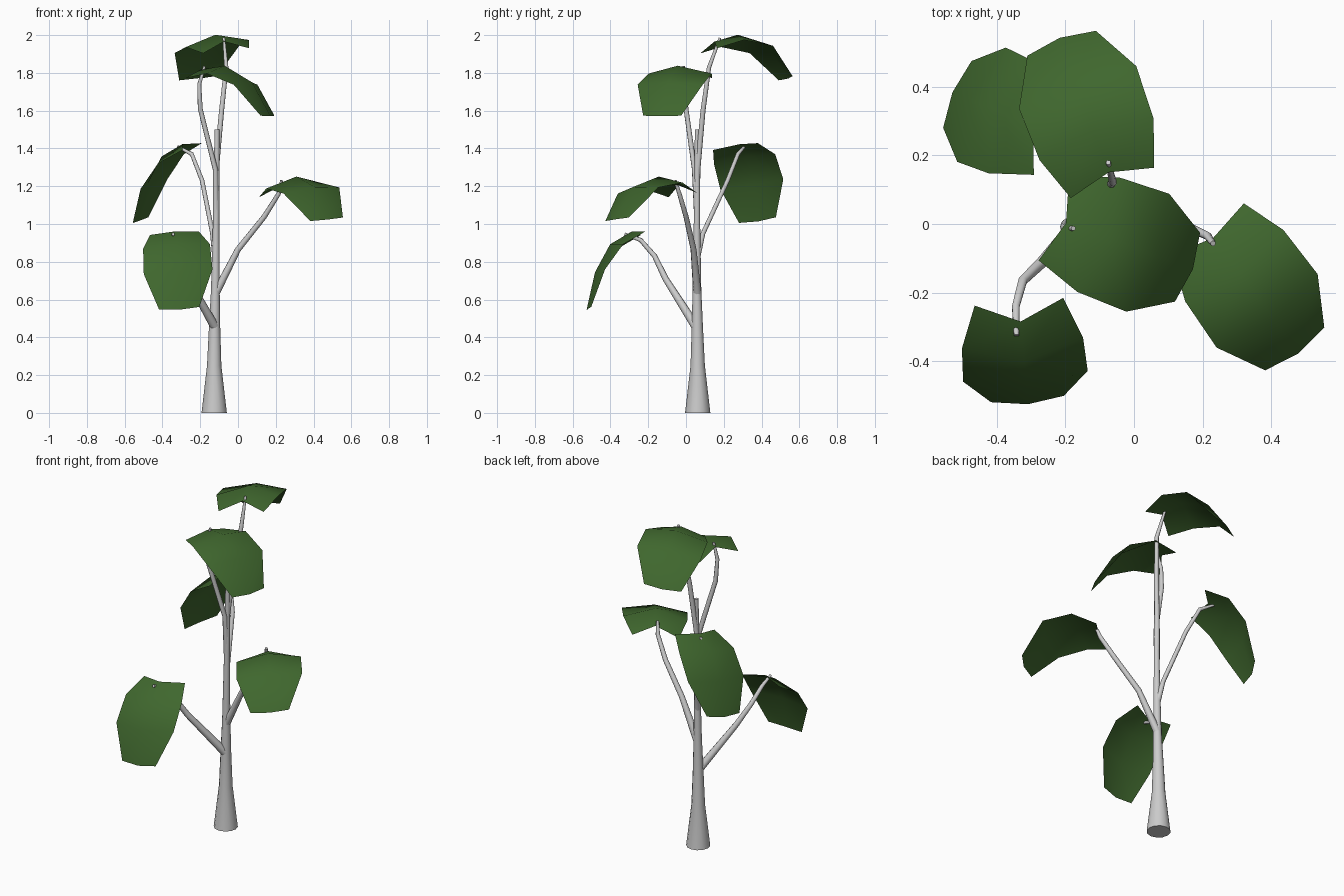
import bpy, bmesh
from math import radians, cos, sin
from mathutils import Vector

if "Cube" in bpy.data.objects:
    bpy.data.objects.remove(bpy.data.objects["Cube"])

green = bpy.data.materials.new("leaf_green")
green.diffuse_color = (0.05, 0.135, 0.027, 1)
green.use_nodes = True
green.node_tree.nodes["Principled BSDF"].inputs["Base Color"].default_value = green.diffuse_color


def finish(obj, angle):
    bpy.ops.object.select_all(action='DESELECT')
    obj.select_set(True)
    bpy.context.view_layer.objects.active = obj
    bpy.ops.object.shade_smooth_by_angle(angle=radians(angle))


def tube(name, points, radii, res):
    """Tapered round tube through a short path."""
    cu = bpy.data.curves.new(name + "_path", 'CURVE')
    cu.dimensions = '3D'
    cu.bevel_depth = 1.0
    cu.bevel_resolution = res
    cu.use_fill_caps = True
    sp = cu.splines.new('POLY')
    sp.points.add(len(points) - 1)
    for p, co, r in zip(sp.points, points, radii):
        p.co = (*co, 1)
        p.radius = r
    tmp = bpy.data.objects.new(name + "_path", cu)
    bpy.context.collection.objects.link(tmp)
    bpy.context.view_layer.update()
    deps = bpy.context.evaluated_depsgraph_get()
    me = bpy.data.meshes.new_from_object(tmp.evaluated_get(deps))
    bpy.data.objects.remove(tmp)
    me.name = name
    obj = bpy.data.objects.new(name, me)
    bpy.context.collection.objects.link(obj)
    finish(obj, 50)


# leaf rows from stem end to tip: half width, midrib shift along leaf, midrib lift
ROWS = [(.13, .045, .038), (.178, .032, .045), (.183, .02, .032), (.107, .012, .012)]
STEPS = [.14, .165, .205]


def leaf(name, base, heading, pitches, roll):
    """Curved three-column leaf with a notch at the stem end."""
    h, r = radians(heading), radians(roll)
    fwd = Vector((cos(h), sin(h), 0))
    up = Vector((0, 0, 1))
    side = Vector((sin(h), -cos(h), 0)) * cos(r) + up * sin(r)
    a = [radians(p) for p in pitches]
    row_angles = [a[0], (a[0] + a[1]) / 2, (a[1] + a[2]) / 2, a[2]]
    bm = bmesh.new()
    pos, grid = Vector(base), []
    for i, (w, shift, lift) in enumerate(ROWS):
        t = row_angles[i]
        along = fwd * cos(t) + up * sin(t)
        normal = up * cos(t) - fwd * sin(t)
        mid = pos + along * shift + normal * lift
        grid.append([bm.verts.new(p) for p in (pos - side * w, mid, pos + side * w)])
        if i < 3:
            pos = pos + (fwd * cos(a[i]) + up * sin(a[i])) * STEPS[i]
    for lo, hi in zip(grid, grid[1:]):
        for c in range(2):
            bm.faces.new((lo[c], lo[c + 1], hi[c + 1], hi[c]))
    bm.normal_update()
    if sum(f.normal.z for f in bm.faces) < 0:
        bmesh.ops.reverse_faces(bm, faces=bm.faces[:])
    me = bpy.data.meshes.new(name)
    bm.to_mesh(me)
    bm.free()
    me.materials.append(green)
    obj = bpy.data.objects.new(name, me)
    bpy.context.collection.objects.link(obj)
    finish(obj, 40)


# trunk
tube("trunk",
     [(-.126, .062, 0), (-.126, .062, .25), (-.124, .06, .45), (-.12, .058, .65),
      (-.116, .058, 1.0), (-.111, .06, 1.5)],
     [.067, .038, .03, .023, .017, .013], 4)

# branches
tube("branch_front",
     [(-.125, .05, .46), (-.265, -.108, .71), (-.325, -.166, .83),
      (-.345, -.24, .915), (-.343, -.325, .947)],
     [.024, .017, .014, .012, .008], 2)
tube("branch_right",
     [(-.12, .06, .63), (0, .04, .865), (.14, 0, 1.04), (.215, -.035, 1.16), (.231, -.057, 1.23)],
     [.022, .016, .014, .012, .008], 2)
tube("branch_back",
     [(-.12, .06, .83), (-.135, .09, .95), (-.19, .22, 1.23), (-.245, .275, 1.37), (-.32, .31, 1.41)],
     [.018, .013, .012, .011, .007], 2)
tube("branch_middle",
     [(-.117, .058, 1.05), (-.12, .045, 1.29), (-.2, 0, 1.61), (-.205, -.01, 1.74), (-.177, -.013, 1.835)],
     [.016, .014, .013, .011, .007], 2)
tube("branch_top",
     [(-.117, .058, 1.1), (-.115, .062, 1.29), (-.087, .09, 1.6), (-.062, .122, 1.83), (-.075, .18, 1.985)],
     [.016, .015, .014, .012, .007], 2)

# leaves: stem end, heading, bend of each section, sideways roll
leaf("leaf_front", (-.336, -.227, .951), -85, (-30, -54, -71), -4)
leaf("leaf_right", (.216, -.016, 1.153), -54, (21, -9, -48), -5)
leaf("leaf_back", (-.242, .262, 1.41), 157, (-28, -54, -68), 8)
leaf("leaf_middle", (-.234, .016, 1.772), -20, (10, -21, -53), 0)
leaf("leaf_top", (-.063, .12, 1.917), 110, (16, -11, -48), 6)
